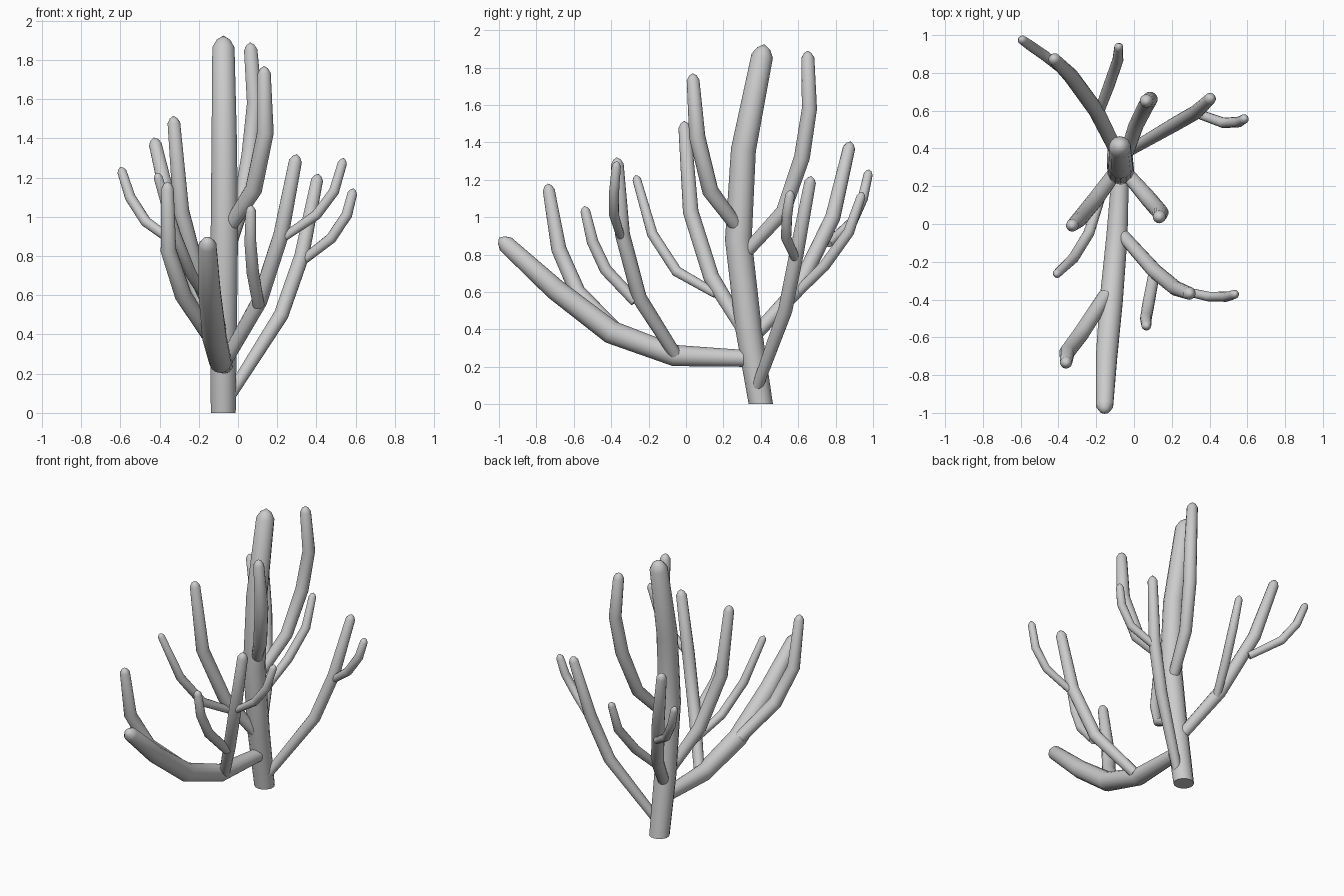
import bpy
import bmesh
import math
from mathutils import Vector

SIDES = 14

# Remove the default cube
default_cube = bpy.data.objects.get("Cube")
if default_cube:
    bpy.data.objects.remove(default_cube, do_unlink=True)

# Single matte grey for the whole plant
grey = bpy.data.materials.new("plain_grey")
grey.use_nodes = True
grey_colour = (0.6, 0.6, 0.6, 1.0)
grey.diffuse_color = grey_colour
grey.node_tree.nodes["Principled BSDF"].inputs["Base Color"].default_value = grey_colour


def add_ring(bm, centre, normal, radius):
    """Circle of vertices facing along the given normal."""
    side = normal.cross(Vector((1, 0, 0))).normalized()
    up = side.cross(normal).normalized()
    ring = []
    for step in range(SIDES):
        angle = math.tau * step / SIDES
        offset = side * math.cos(angle) + up * math.sin(angle)
        ring.append(bm.verts.new(centre + offset * radius))
    return ring


def bridge(bm, lower, upper):
    """Join two rings with a band of quads."""
    for step in range(SIDES):
        following = (step + 1) % SIDES
        bm.faces.new((lower[step], lower[following], upper[following], upper[step]))


def add_branch(name, start_radius, end_radius, bulge, *path, flat_base=False):
    """Tapered tube along a path, closed by a short blunt tip."""
    points = [Vector(point) for point in path]
    last = len(points) - 1
    tip_direction = (points[-1] - points[-2]).normalized()
    tip = points[-1].copy()
    points[-1] = tip - tip_direction * end_radius * 1.1

    bm = bmesh.new()
    rings = []
    for index, point in enumerate(points):
        # Bisect neighbouring segments so the joints are mitred
        normal = Vector()
        if index > 0:
            normal += (point - points[index - 1]).normalized()
        if index < last:
            normal += (points[index + 1] - point).normalized()
        if flat_base and index == 0:
            normal = Vector((0, 0, 1))
        t = index / last
        radius = start_radius + (end_radius - start_radius) * t
        radius += bulge * math.sin(math.pi * t)
        rings.append(add_ring(bm, point, normal.normalized(), radius))
    for lower, upper in zip(rings, rings[1:]):
        bridge(bm, lower, upper)

    # Blunt tip: a narrower collar and a point
    collar = add_ring(bm, tip - tip_direction * end_radius * 0.4, tip_direction, end_radius * 0.6)
    bridge(bm, rings[-1], collar)
    apex = bm.verts.new(tip)
    for step in range(SIDES):
        bm.faces.new((collar[step], collar[(step + 1) % SIDES], apex))
    bm.faces.new(rings[0])
    bmesh.ops.recalc_face_normals(bm, faces=bm.faces[:])

    mesh = bpy.data.meshes.new(name)
    bm.to_mesh(mesh)
    bm.free()
    mesh.materials.append(grey)
    branch = bpy.data.objects.new(name, mesh)
    bpy.context.collection.objects.link(branch)

    # Smooth sides, crisp base edge
    bpy.ops.object.select_all(action="DESELECT")
    branch.select_set(True)
    bpy.context.view_layer.objects.active = branch
    bpy.ops.object.shade_smooth_by_angle(angle=math.radians(50))
    return branch


# Main stem
add_branch("trunk", .065, .058, .01,
           (-.075, .4, 0), (-.075, .335, .4), (-.07, .28, .88),
           (-.07, .307, 1.36), (-.075, .42, 1.925), flat_base=True)

# Long front limb and its shoots
add_branch("front_limb", .045, .046, .017,
           (-.07, .31, .245), (-.09, -.06, .26), (-.12, -.4, .385),
           (-.145, -.7, .615), (-.157, -1, .89))
add_branch("front_right_shoot", .04, .032, .007,
           (-.15, -.38, .4), (-.28, -.58, .6), (-.355, -.68, .83), (-.36, -.74, 1.18))
add_branch("front_left_shoot", .034, .034, .007,
           (-.06, -.06, .27), (.11, -.25, .57), (.22, -.34, .91), (.3, -.37, 1.32))
add_branch("front_left_outer_twig", .022, .024, .004,
           (.24, -.35, .9), (.4, -.385, 1.01), (.49, -.385, 1.13), (.54, -.37, 1.3))
add_branch("front_left_inner_twig", .03, .026, .004,
           (.105, -.27, .55), (.075, -.43, .72), (.063, -.5, .87), (.066, -.545, 1.06))

# Left limb and its twig
add_branch("left_limb", .03, .031, .009,
           (-.04, .38, .09), (.22, .53, .5), (.325, .59, .8), (.41, .67, 1.22))
add_branch("left_twig", .024, .025, .004,
           (.32, .59, .77), (.475, .535, .89), (.555, .54, 1.01), (.59, .56, 1.145))

# Back limb and its twigs
add_branch("back_limb", .036, .033, .008,
           (-.07, .34, .34), (-.2, .6, .62), (-.335, .785, 1), (-.43, .88, 1.405))
add_branch("back_outer_twig", .024, .024, .004,
           (-.31, .76, .86), (-.47, .89, .975), (-.55, .945, 1.1), (-.6, .98, 1.255))
add_branch("back_inner_twig", .026, .024, .005,
           (-.19, .58, .58), (-.13, .74, .74), (-.085, .87, .92), (-.08, .945, 1.135))

# Upper stem shoots
add_branch("upper_back_shoot", .034, .035, .008,
           (-.06, .31, .8), (.01, .52, 1.03), (.06, .62, 1.32),
           (.085, .66, 1.58), (.062, .65, 1.89))
add_branch("upper_front_shoot", .036, .034, .01,
           (-.05, .28, .94), (.08, .13, 1.14), (.14, .06, 1.43), (.133, .035, 1.77))

# Right limb and its twig
add_branch("right_limb", .036, .033, .009,
           (-.08, .3, .41), (-.2, .135, .68), (-.29, .025, 1.03), (-.33, -.01, 1.515))
add_branch("right_twig", .024, .023, .006,
           (-.17, .16, .59), (-.24, -.05, .71), (-.32, -.18, .91), (-.415, -.27, 1.225))
